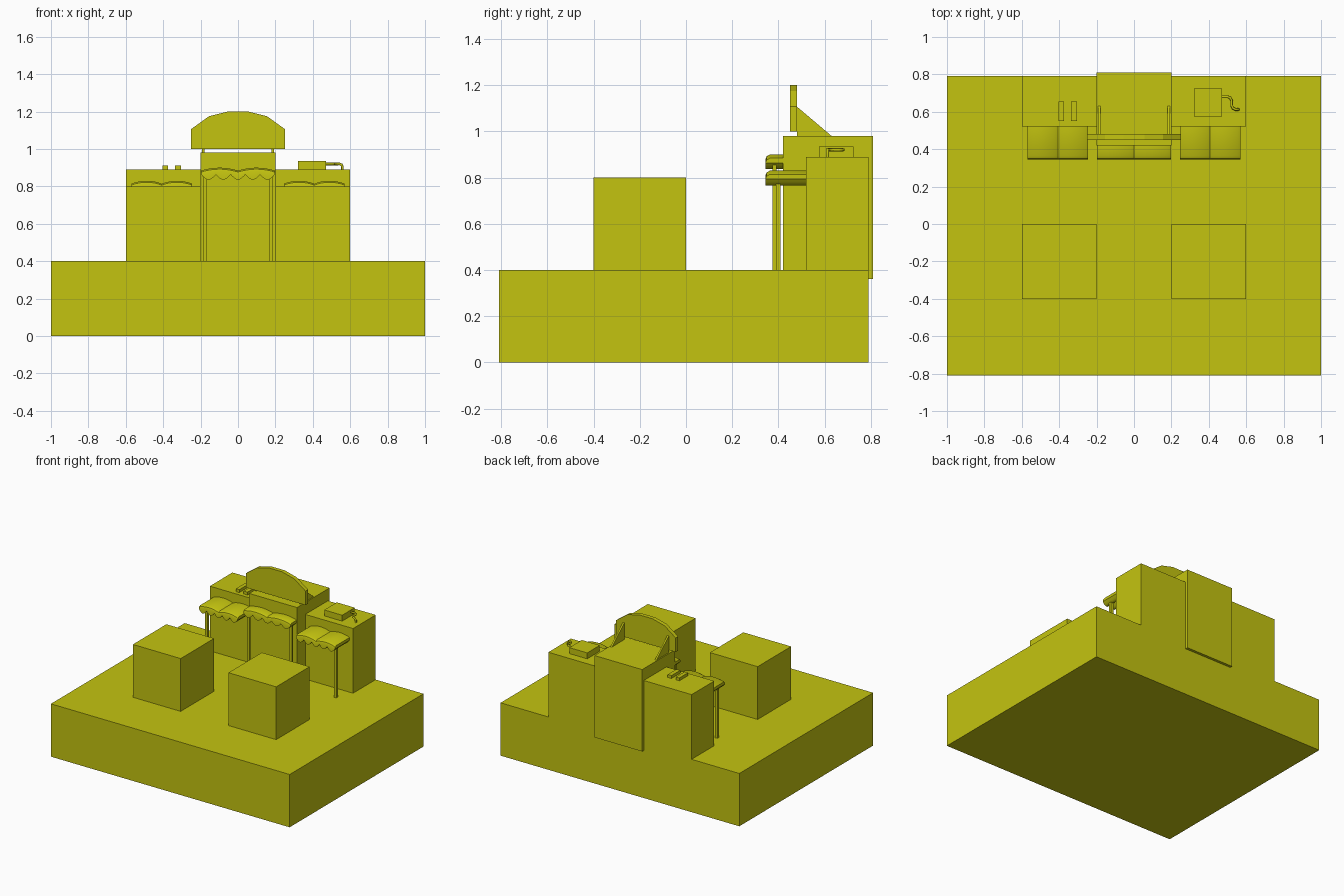
import bpy, bmesh, math
from mathutils import Vector

if "Cube" in bpy.data.objects:
    bpy.data.objects.remove(bpy.data.objects["Cube"])

mat = bpy.data.materials.new("olive_yellow")
mat.diffuse_color = (0.55, 0.55, 0.005, 1)
mat.use_nodes = True
mat.node_tree.nodes["Principled BSDF"].inputs["Base Color"].default_value = mat.diffuse_color


def make(name, verts, faces):
    bm = bmesh.new()
    vs = [bm.verts.new(v) for v in verts]
    for f in faces:
        bm.faces.new([vs[i] for i in f])
    bmesh.ops.recalc_face_normals(bm, faces=bm.faces)
    me = bpy.data.meshes.new(name)
    bm.to_mesh(me)
    bm.free()
    me.materials.append(mat)
    ob = bpy.data.objects.new(name, me)
    bpy.context.collection.objects.link(ob)
    return ob


def loft(name, rings):
    # closed solid through a list of equal-length rings
    n = len(rings[0])
    verts = [p for r in rings for p in r]
    faces = [[k * n + i, k * n + (i + 1) % n, (k + 1) * n + (i + 1) % n, (k + 1) * n + i]
             for k in range(len(rings) - 1) for i in range(n)]
    faces += [list(range(n)), [len(verts) - n + i for i in range(n)]]
    return make(name, verts, faces)


def box(name, x0, x1, y0, y1, z0, z1):
    return loft(name, [[(x0, y0, z), (x1, y0, z), (x1, y1, z), (x0, y1, z)] for z in (z0, z1)])


def awning(name, x0, x1, y0, y1, ztop):
    # wavy top, rounded front lip, scalloped lower edge
    rings = []
    n = 40
    for i in range(n + 1):
        t = i / n
        x = x0 + (x1 - x0) * t
        top = ztop - 0.016 + 0.016 * abs(math.sin(2 * math.pi * t)) ** 0.8
        low = ztop - 0.037 - 0.027 * abs(math.sin(5 * math.pi * t))
        rings.append([(x, y1, top), (x, y0 + 0.018, top), (x, y0 + 0.004, top - 0.008),
                      (x, y0, top - 0.018), (x, y0, low), (x, y1, low)])
    return loft(name, rings)


# ground slab and front blocks
box("ground_slab", -1, 1, -0.81, 0.79, 0, 0.4)
# main middle building
box("middle_building", -0.2, 0.2, 0.42, 0.81, 0.36, 0.98)

for side, s in (("left", -1), ("right", 1)):
    def mbox(name, xa, xb, *r):
        return box(side + "_" + name, min(s * xa, s * xb), max(s * xa, s * xb), *r)
    mbox("front_block", 0.2, 0.6, -0.4, 0, 0.4, 0.8)
    mbox("side_building", 0.2, 0.6, 0.52, 0.79, 0.4, 0.89)
    # awning posts
    mbox("middle_post", 0.168, 0.188, 0.375, 0.392, 0.4, 0.86)
    mbox("outer_post", 0.53, 0.55, 0.39, 0.41, 0.4, 0.80)
    # sign brackets
    loft(side + "_sign_bracket", [[(s * x, 0.48, 0.98), (s * x, 0.63, 0.98), (s * x, 0.48, 1.107)]
                                  for x in (0.18, 0.192)])
    # side awnings
    awning(side + "_awning", min(s * 0.245, s * 0.57), max(s * 0.245, s * 0.57), 0.345, 0.52, 0.83)

awning("middle_awning", -0.197, 0.197, 0.345, 0.42, 0.90)

# arched sign board
outline = [(-0.25, 1.0), (0.25, 1.0), (0.25, 1.107), (0.155, 1.175), (0.055, 1.2),
           (-0.055, 1.2), (-0.155, 1.175), (-0.25, 1.107)]
loft("sign_board", [[(x, y, z) for x, z in outline] for y in (0.45, 0.48)])

# roof details
box("roof_vent_a", -0.403, -0.374, 0.55, 0.655, 0.89, 0.912)
box("roof_vent_b", -0.337, -0.305, 0.55, 0.655, 0.89, 0.912)
box("roof_unit", 0.32, 0.47, 0.575, 0.725, 0.89, 0.935)

# roof pipe
cu = bpy.data.curves.new("roof_pipe", 'CURVE')
cu.dimensions = '3D'
cu.bevel_depth = 0.007
cu.bevel_resolution = 2
cu.use_fill_caps = True
pts = [(0.46, 0.68, 0.92), (0.5, 0.68, 0.92), (0.515, 0.675, 0.92), (0.522, 0.66, 0.92),
       (0.522, 0.635, 0.92), (0.529, 0.619, 0.92), (0.543, 0.612, 0.92),
       (0.553, 0.612, 0.916), (0.558, 0.612, 0.906), (0.558, 0.612, 0.885)]
sp = cu.splines.new('POLY')
sp.points.add(len(pts) - 1)
for p, c in zip(sp.points, pts):
    p.co = (*c, 1)
cu.materials.append(mat)
bpy.context.collection.objects.link(bpy.data.objects.new("roof_pipe", cu))

# smooth the wavy cloth, keep its edges sharp
for ob in bpy.data.objects:
    if ob.name.endswith("awning"):
        bpy.ops.object.select_all(action='DESELECT')
        ob.select_set(True)
        bpy.context.view_layer.objects.active = ob
        bpy.ops.object.shade_smooth_by_angle(angle=math.radians(30))
